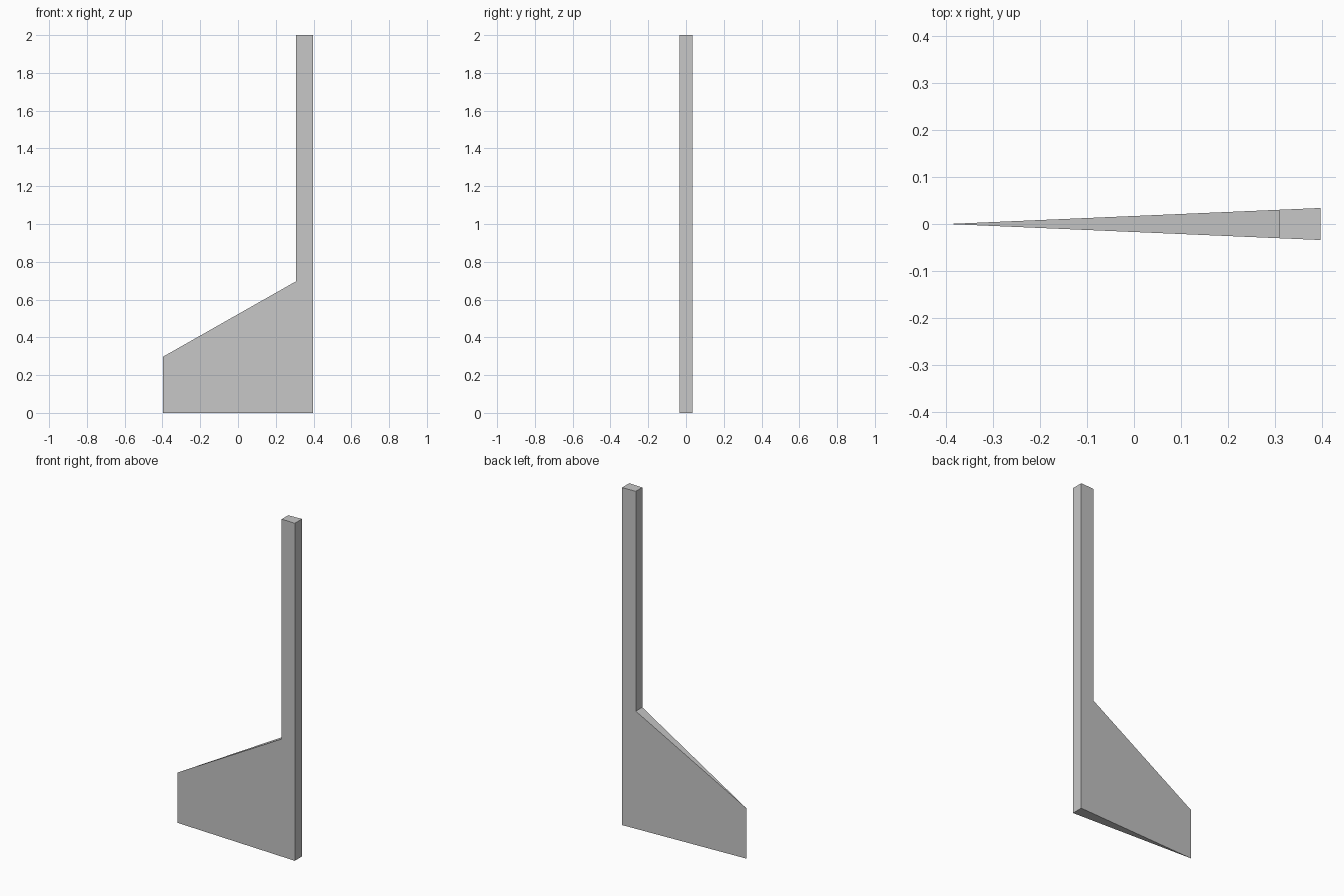
import bpy
import bmesh

cube = bpy.data.objects.get("Cube")
if cube:
    bpy.data.objects.remove(cube, do_unlink=True)

# Plain light grey material
grey = bpy.data.materials.new("light grey")
grey.use_nodes = True
colour = (0.57, 0.57, 0.57, 1.0)
grey.diffuse_color = colour
grey.node_tree.nodes["Principled BSDF"].inputs["Base Color"].default_value = colour

HALF_LENGTH = 0.396
HALF_THICKNESS = 0.034


def half_thickness(x):
    """Blade thickness grows steadily from the sharp edge to the spine."""
    return HALF_THICKNESS * (x + HALF_LENGTH) / (2 * HALF_LENGTH)


# Side outline of the blade with its tall post
outline = [(-HALF_LENGTH, 0), (HALF_LENGTH, 0), (HALF_LENGTH, 2),
           (0.308, 2), (0.308, 0.697), (-HALF_LENGTH, 0.298)]

bm = bmesh.new()
front = [bm.verts.new((x, -half_thickness(x), z)) for x, z in outline]
back = [bm.verts.new((x, half_thickness(x), z)) for x, z in outline]
bm.faces.new(front)
bm.faces.new(back[::-1])
for i in range(len(outline)):
    j = (i + 1) % len(outline)
    bm.faces.new((front[j], front[i], back[i], back[j]))

# Weld the two sides together along the sharp edge
bmesh.ops.remove_doubles(bm, verts=bm.verts, dist=0.0001)
bmesh.ops.recalc_face_normals(bm, faces=bm.faces)

mesh = bpy.data.meshes.new("tapered_blade")
bm.to_mesh(mesh)
bm.free()
mesh.materials.append(grey)
blade = bpy.data.objects.new("tapered_blade", mesh)
bpy.context.collection.objects.link(blade)
